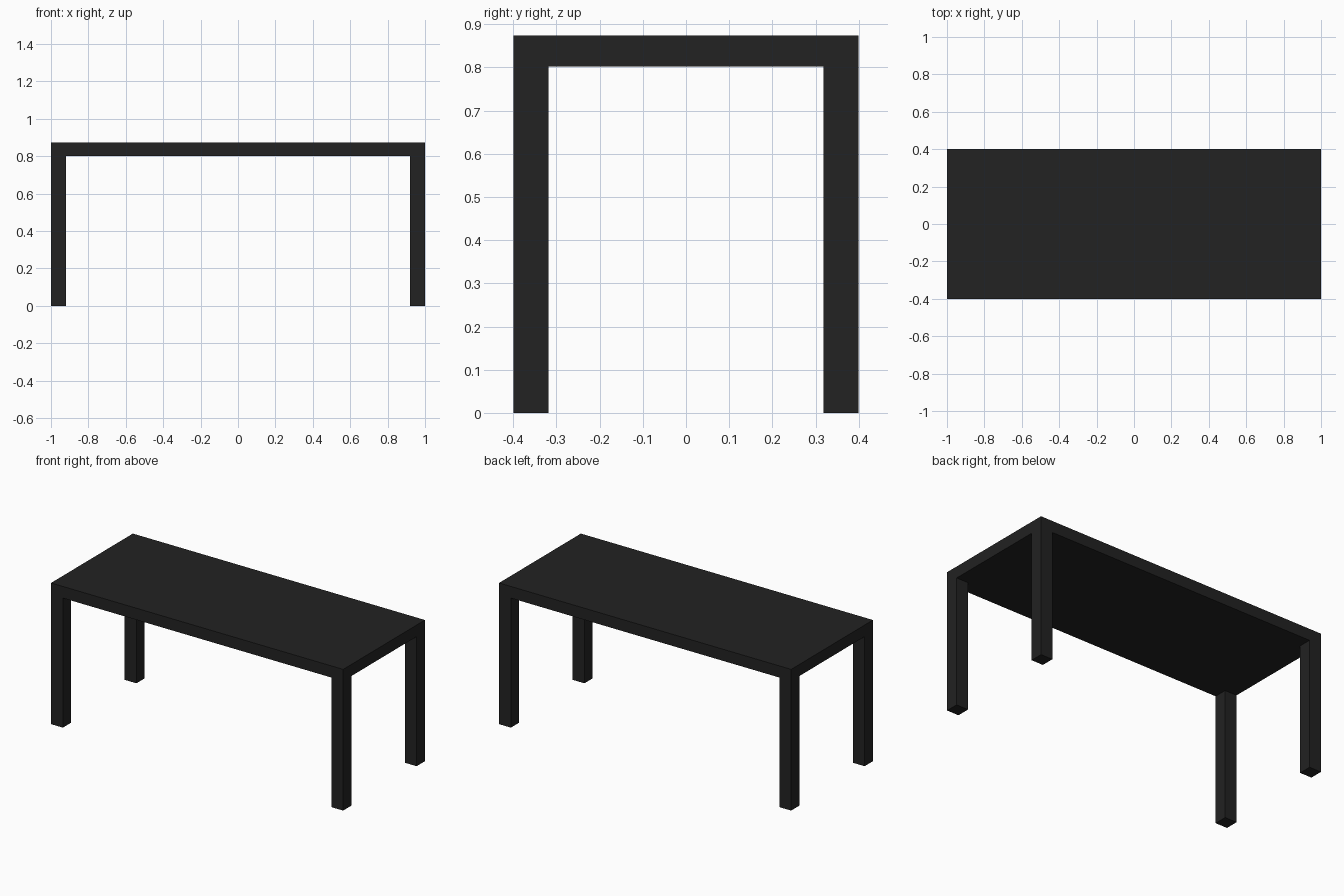
import bpy

if "Cube" in bpy.data.objects:
    bpy.data.objects.remove(bpy.data.objects["Cube"])

WIDTH, DEPTH, HEIGHT = 2.0, 0.8, 0.874
TOP_THICKNESS = 0.072
LEG = 0.081

black = bpy.data.materials.new("matte black")
black.diffuse_color = (0.016, 0.016, 0.016, 1.0)
black.use_nodes = True
black.node_tree.nodes["Principled BSDF"].inputs["Base Color"].default_value = black.diffuse_color


def box(name, size, centre):
    bpy.ops.mesh.primitive_cube_add(size=1, location=centre)
    obj = bpy.context.object
    obj.name = name
    obj.scale = size
    bpy.ops.object.transform_apply(location=False, rotation=False, scale=True)
    obj.data.materials.append(black)
    return obj


# Table top slab
box("table_top", (WIDTH, DEPTH, TOP_THICKNESS), (0, 0, HEIGHT - TOP_THICKNESS / 2))

# Four square legs, flush with the corners of the top
leg_height = HEIGHT - TOP_THICKNESS
for x_side, x_name in ((-1, "left"), (1, "right")):
    for y_side, y_name in ((-1, "front"), (1, "back")):
        box(f"{y_name}_{x_name}_leg", (LEG, LEG, leg_height),
            (x_side * (WIDTH - LEG) / 2, y_side * (DEPTH - LEG) / 2, leg_height / 2))
